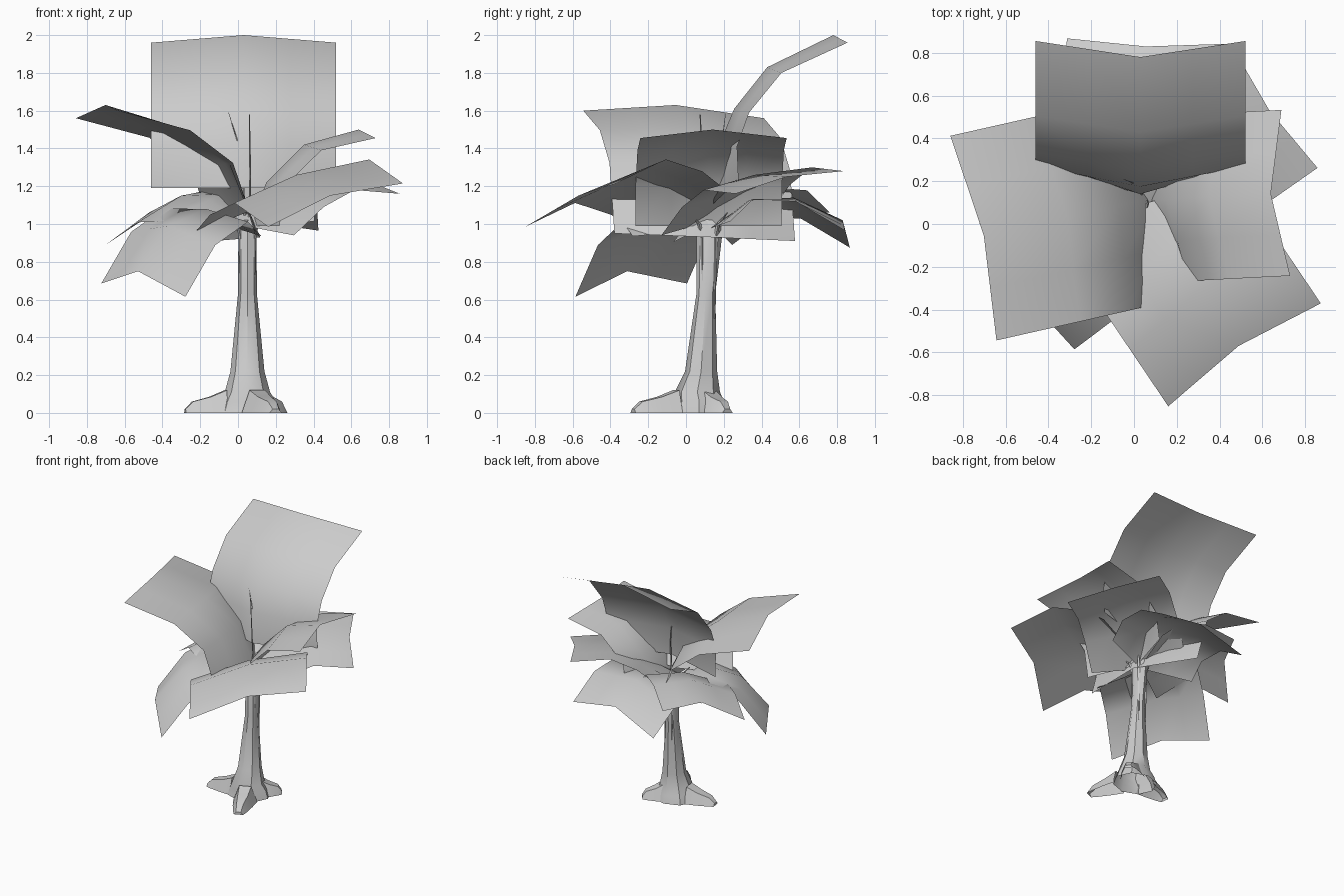
import bpy, bmesh, math
from mathutils import Vector

cube = bpy.data.objects.get("Cube")
if cube:
    bpy.data.objects.remove(cube, do_unlink=True)

grey = bpy.data.materials.new("plain_grey")
grey.use_nodes = True
grey.diffuse_color = (0.6, 0.6, 0.6, 1)
bsdf = next(n for n in grey.node_tree.nodes if n.type == "BSDF_PRINCIPLED")
bsdf.inputs["Base Color"].default_value = (0.6, 0.6, 0.6, 1)

CROWN = Vector((0.03, 0.11, 0))


def loft(name, rows, closed=False, cap_start=False, cap_end=False, angle=40):
    """Skin a list of point rows with quads."""
    bm = bmesh.new()
    grid = [[bm.verts.new(p) for p in row] for row in rows]
    n = len(rows[0])
    for a, b in zip(grid, grid[1:]):
        for i in range(n if closed else n - 1):
            j = (i + 1) % n
            bm.faces.new((a[i], a[j], b[j], b[i]))
    if cap_start:
        bm.faces.new(grid[0][::-1])
    if cap_end:
        bm.faces.new(grid[-1])
    if closed or cap_end:
        bmesh.ops.recalc_face_normals(bm, faces=bm.faces)
    mesh = bpy.data.meshes.new(name)
    bm.to_mesh(mesh)
    bm.free()
    mesh.materials.append(grey)
    obj = bpy.data.objects.new(name, mesh)
    bpy.context.collection.objects.link(obj)
    bpy.ops.object.select_all(action="DESELECT")
    obj.select_set(True)
    bpy.context.view_layer.objects.active = obj
    bpy.ops.object.shade_smooth_by_angle(angle=math.radians(angle))
    return obj


def leaf(name, azimuth, half_width, fold_out, fold_down, roll, profile):
    """Broad leaf folded along its midrib; profile is (reach, height) from base to tip."""
    a = math.radians(azimuth)
    out = Vector((math.cos(a), math.sin(a), 0))
    side = Vector((-out.y, out.x, 0))
    rows = []
    for k, (reach, height) in enumerate(profile):
        t = k / (len(profile) - 1)
        spread = fold_out + (0.14 - fold_out) * (1 - t) ** 4
        row = []
        for s in (-1, -0.5, 0, 0.5, 1):
            p = CROWN + out * (reach + spread * abs(s)) + side * half_width * s
            p.z = height - fold_down * t * abs(s) + roll * s
            row.append(p)
        rows.append(row)
    loft(name, rows, angle=60)


# Crown of leaves
leaf("leaf_back_upper", 90, 0.49, 0.075, 0.04, 0,
     [(0.03, 1.19), (0.065, 1.42), (0.145, 1.61), (0.32, 1.83), (0.67, 2.0)])
leaf("leaf_right_upper", 192.7, 0.49, 0.05, 0.05, 0.02,
     [(-0.09, 0.93), (0.1, 1.32), (0.35, 1.51), (0.75, 1.63)])
leaf("leaf_left_upper", 3, 0.388, 0.07, 0.045, 0,
     [(0.03, 0.99), (0.12, 1.22), (0.32, 1.42), (0.61, 1.5)])
leaf("leaf_front_left", -56, 0.43, 0.05, 0.05, 0.115,
     [(0.02, 1.06), (0.25, 1.18), (0.5, 1.26), (0.82, 1.15)])
leaf("leaf_back_left", 35, 0.35, 0.03, 0.03, 0.06,
     [(-0.06, 1.0), (0.22, 1.16), (0.44, 1.26), (0.735, 1.25)])
leaf("leaf_back_lower", 88, 0.37, 0.025, 0.1, -0.045,
     [(0.0, 0.97), (0.21, 1.12), (0.46, 1.14), (0.72, 1.02)])
leaf("leaf_front_right_lower", 217, 0.37, -0.035, 0.1, -0.035,
     [(0.02, 0.97), (0.25, 1.08), (0.5, 0.99), (0.7, 0.75)])
leaf("leaf_back_right_lower", 144, 0.32, 0.05, 0.085, -0.085,
     [(0.0, 0.99), (0.22, 1.13), (0.41, 1.15), (0.62, 1.06)])


def ring(x, y, z, rx, ry, n=8):
    return [Vector((x + rx * math.cos(2 * math.pi * i / n),
                    y + ry * math.sin(2 * math.pi * i / n), z)) for i in range(n)]


# Tapered trunk with a flared foot, open underneath
loft("trunk", [ring(*r) for r in (
    (0.05, 0.07, 0, 0.17, 0.15), (0.05, 0.07, 0.06, 0.15, 0.13),
    (0.05, 0.06, 0.11, 0.12, 0.12), (0.05, 0.08, 0.22, 0.09, 0.085),
    (0.05, 0.105, 0.63, 0.05, 0.05), (0.05, 0.125, 0.97, 0.048, 0.07),
    (0.05, 0.125, 1.02, 0.03, 0.05))], closed=True, cap_end=True)

# Spreading roots, open underneath
for name, tip in (("root_right", (-0.28, 0.02)), ("root_front", (0.2, -0.28)),
                  ("root_back_left", (0.24, 0.22))):
    start, end = Vector((0.05, 0.07, 0)), Vector((*tip, 0))
    side = (end - start).normalized().cross(Vector((0, 0, 1)))
    rows = []
    for t, w, h in ((0.35, 0.09, 0.12), (0.6, 0.075, 0.085), (0.88, 0.05, 0.06), (1, 0.035, 0.02)):
        c = start.lerp(end, t)
        top = Vector((0, 0, h))
        rows.append([c - side * w, c - side * w * 0.5 + top, c + side * w * 0.5 + top, c + side * w])
    loft(name, rows, cap_end=True, angle=30)

# Thin young shoots above the crown
for name, path in (
        ("shoot_right", ((0.04, 0.13, 1.0), (0.02, 0.17, 1.3), (0, 0.19, 1.43), (-0.05, 0.21, 1.59))),
        ("shoot_front", ((0.06, 0.11, 1.0), (0.065, 0.09, 1.25), (0.06, 0.075, 1.58)))):
    loft(name, [ring(*p, 0.007 - 0.002 * k, 0.007 - 0.002 * k, 4) for k, p in enumerate(path)],
         closed=True, cap_start=True, cap_end=True)

# Leaf stalks hugging the top of the trunk
for k in range(4):
    a = math.radians(45 + 90 * k)
    c, s = math.cos(a), math.sin(a)
    loft(f"stalk_{k + 1}", [ring(0.05 + r * c, 0.12 + r * s, z, w, w, 4) for r, z, w in (
        (0.045, 0.5, 0.004), (0.05, 0.92, 0.01), (0.07, 1.0, 0.01), (0.14, 1.06, 0.004))],
        closed=True, cap_start=True, cap_end=True)
